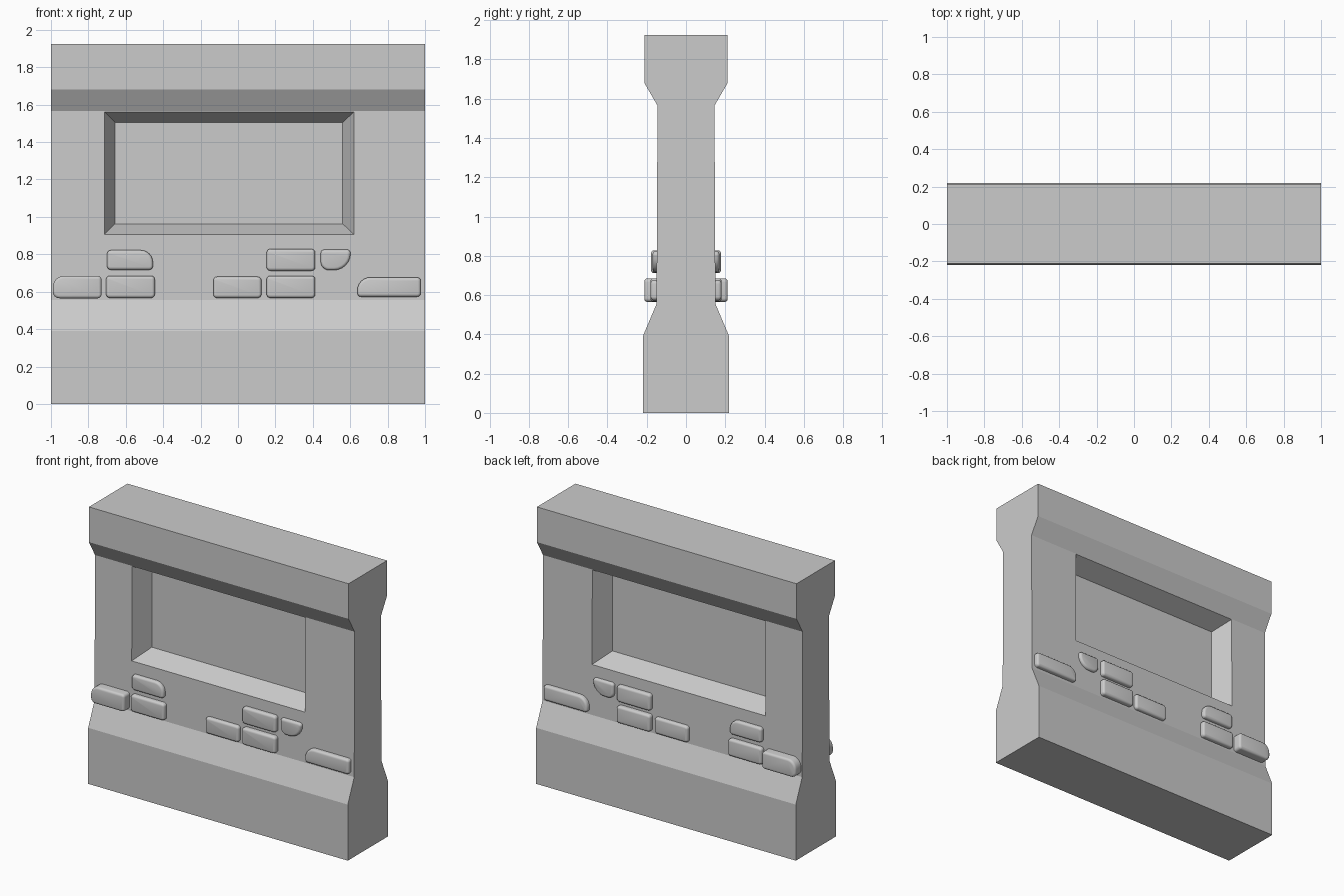
import bpy, bmesh, math
from mathutils import Vector

cube = bpy.data.objects.get("Cube")
if cube:
    bpy.data.objects.remove(cube)

grey = bpy.data.materials.new("plain_grey")
grey.use_nodes = True
GREY = (0.6, 0.6, 0.6, 1)
grey.diffuse_color = GREY
grey.node_tree.nodes["Principled BSDF"].inputs["Base Color"].default_value = GREY


def finish(bm, name, smooth=False):
    bmesh.ops.recalc_face_normals(bm, faces=bm.faces)
    mesh = bpy.data.meshes.new(name)
    bm.to_mesh(mesh)
    bm.free()
    mesh.materials.append(grey)
    obj = bpy.data.objects.new(name, mesh)
    bpy.context.collection.objects.link(obj)
    if smooth:
        bpy.ops.object.select_all(action='DESELECT')
        obj.select_set(True)
        bpy.context.view_layer.objects.active = obj
        bpy.ops.object.shade_smooth_by_angle(angle=math.radians(40))
    return obj


# Wall body: a symmetric section swept along x
half = [(0.22, 0), (0.22, 0.39), (0.15, 0.555), (0.145, 1.565), (0.212, 1.68), (0.212, 1.925)]
section = [(-y, z) for y, z in half] + [(y, z) for y, z in reversed(half)]
bm = bmesh.new()
cap = bm.faces.new([bm.verts.new((-1, y, z)) for y, z in section])
swept = bmesh.ops.extrude_face_region(bm, geom=[cap], use_keep_orig=True)["geom"]
bmesh.ops.translate(bm, vec=(2, 0, 0), verts=[v for v in swept if isinstance(v, bmesh.types.BMVert)])
bmesh.ops.recalc_face_normals(bm, faces=bm.faces)


def panel_y(z):
    return 0.15 - 0.005 * (z - 0.555) / 1.01


# Recessed window on both sides: inset the panel twice and set the corners
panels = [f for f in bm.faces if abs(f.normal.y) > 0.99 and 1 < f.calc_center_median().z < 1.2]
for face in panels:
    side = math.copysign(1, face.normal.y)
    for x0, x1, z0, z1, floor in [(-0.715, 0.62, 0.905, 1.562, None), (-0.657, 0.56, 0.963, 1.505, 0.01)]:
        bmesh.ops.inset_region(bm, faces=[face], thickness=0.05)
        mid = face.calc_center_median()
        for v in face.verts:
            x = x0 if v.co.x < mid.x else x1
            z = z0 if v.co.z < mid.z else z1
            v.co = Vector((x, side * (floor or panel_y(z)), z))
finish(bm, "wall_body")


# Rounded outline; radii run bottom left, bottom right, top right, top left
def outline(x0, x1, z0, z1, radii, inset):
    points = []
    corners = [(x0, z0, 1, 1), (x1, z0, -1, 1), (x1, z1, -1, -1), (x0, z1, 1, -1)]
    for i, (cx, cz, sx, sz) in enumerate(corners):
        r = max(radii[i] - inset, 0.004)
        for k in range(7):
            a = math.pi * (1 + i / 2 + k / 12)
            points.append((cx + sx * (inset + r) + r * math.cos(a),
                           cz + sz * (inset + r) + r * math.sin(a)))
    return points


def stone(name, box, radii, top, side):
    soft = 0.015
    levels = [(0, 0.12)]
    for k in range(4):
        a = k * math.pi / 6
        levels.append((soft * (1 - math.cos(a)), top - soft + soft * math.sin(a)))
    bm = bmesh.new()
    rings = [[bm.verts.new((x, side * y, z)) for x, z in outline(*box, radii, inset)]
             for inset, y in levels]
    for low, high in zip(rings, rings[1:]):
        for i in range(len(low)):
            j = (i + 1) % len(low)
            bm.faces.new((low[i], low[j], high[j], high[i]))
    bm.faces.new(rings[0])
    bm.faces.new(rings[-1])
    finish(bm, name, True)


# Raised stones, repeated on the front and the back
R = 0.02
stones = [
    ("end_stone", (-0.99, -0.73, 0.565, 0.685), (0.035, R, R, 0.06), 0.212),
    ("lower_left_stone", (-0.705, -0.445, 0.567, 0.685), (R, R, R, R), 0.18),
    ("upper_left_stone", (-0.7, -0.455, 0.717, 0.822), (R, R, 0.065, R), 0.175),
    ("middle_stone", (-0.132, 0.125, 0.567, 0.68), (R, R, R, R), 0.175),
    ("upper_right_stone", (0.153, 0.413, 0.712, 0.828), (R, R, R, R), 0.178),
    ("lower_right_stone", (0.153, 0.413, 0.567, 0.685), (R, R, R, R), 0.182),
    ("corner_stone", (0.442, 0.602, 0.715, 0.825), (0.045, 0.09, R, R), 0.17),
    ("long_stone", (0.638, 0.977, 0.573, 0.677), (R, R, R, 0.07), 0.18),
]
for label, side in (("front", -1), ("back", 1)):
    for name, box, radii, top in stones:
        stone(f"{label}_{name}", box, radii, top, side)
